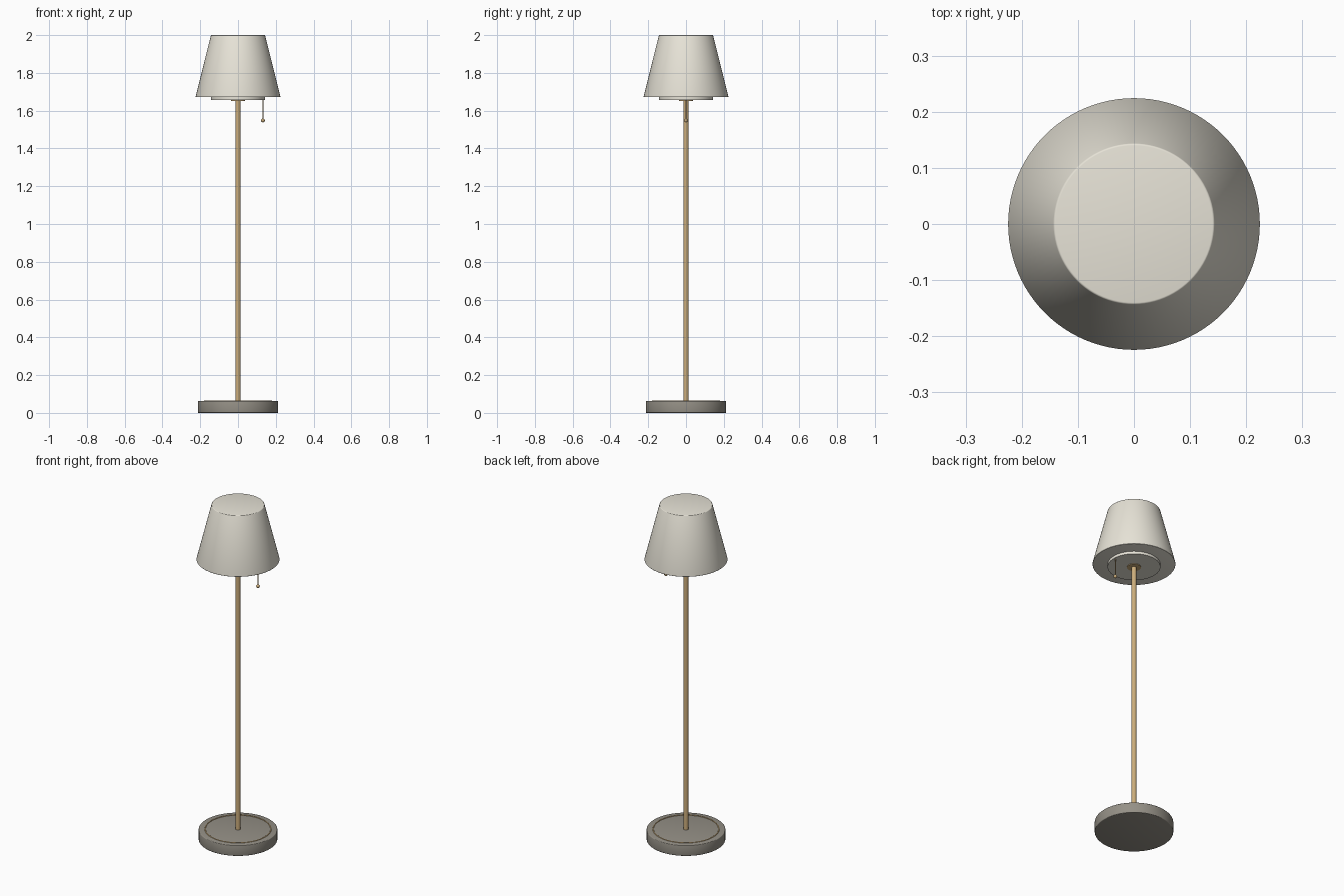
import bpy
import math

if "Cube" in bpy.data.objects:
    bpy.data.objects.remove(bpy.data.objects["Cube"])


def material(name, color):
    m = bpy.data.materials.new(name)
    m.diffuse_color = (*color, 1)
    m.use_nodes = True
    m.node_tree.nodes["Principled BSDF"].inputs["Base Color"].default_value = m.diffuse_color
    return m


CREAM = material("cream_fabric", (0.80, 0.77, 0.68))
BRASS = material("brass", (0.60, 0.42, 0.20))
STONE = material("warm_grey", (0.30, 0.28, 0.24))


def finish(obj, name, mat):
    obj.name = name
    obj.data.materials.append(mat)
    bpy.ops.object.shade_smooth_by_angle(angle=math.radians(35))
    return obj


def frustum(name, r1, r2, z1, z2, mat, x=0, sides=64, bevel=0):
    bpy.ops.mesh.primitive_cone_add(vertices=sides, radius1=r1, radius2=r2, depth=z2 - z1,
                                    location=(x, 0, (z1 + z2) / 2))
    obj = bpy.context.object
    if bevel:
        mod = obj.modifiers.new("soft_edge", 'BEVEL')
        mod.width = bevel
        mod.segments = 3
        bpy.ops.object.modifier_apply(modifier=mod.name)
    return finish(obj, name, mat)


# Weighted base with a thin brass inlay ring
frustum("base", 0.213, 0.213, 0, 0.063, STONE, bevel=0.004)
bpy.ops.mesh.primitive_torus_add(major_radius=0.178, minor_radius=0.003, major_segments=64,
                                 minor_segments=10, location=(0, 0, 0.063))
finish(bpy.context.object, "base_inlay_ring", BRASS)

# Pole
frustum("pole", 0.0135, 0.0135, 0.06, 1.69, BRASS, sides=32)

# Shade, diffuser disc and pole collar
frustum("shade", 0.225, 0.143, 1.672, 2.0, CREAM, sides=96, bevel=0.003)
frustum("diffuser", 0.143, 0.143, 1.656, 1.68, CREAM)
frustum("pole_collar", 0.038, 0.038, 1.652, 1.67, BRASS, sides=32)

# Pull cord with a small ball
frustum("pull_cord", 0.0025, 0.0025, 1.55, 1.67, BRASS, x=0.132, sides=10)
bpy.ops.mesh.primitive_uv_sphere_add(segments=24, ring_count=12, radius=0.01,
                                     location=(0.132, 0, 1.548))
finish(bpy.context.object, "pull_ball", BRASS)
